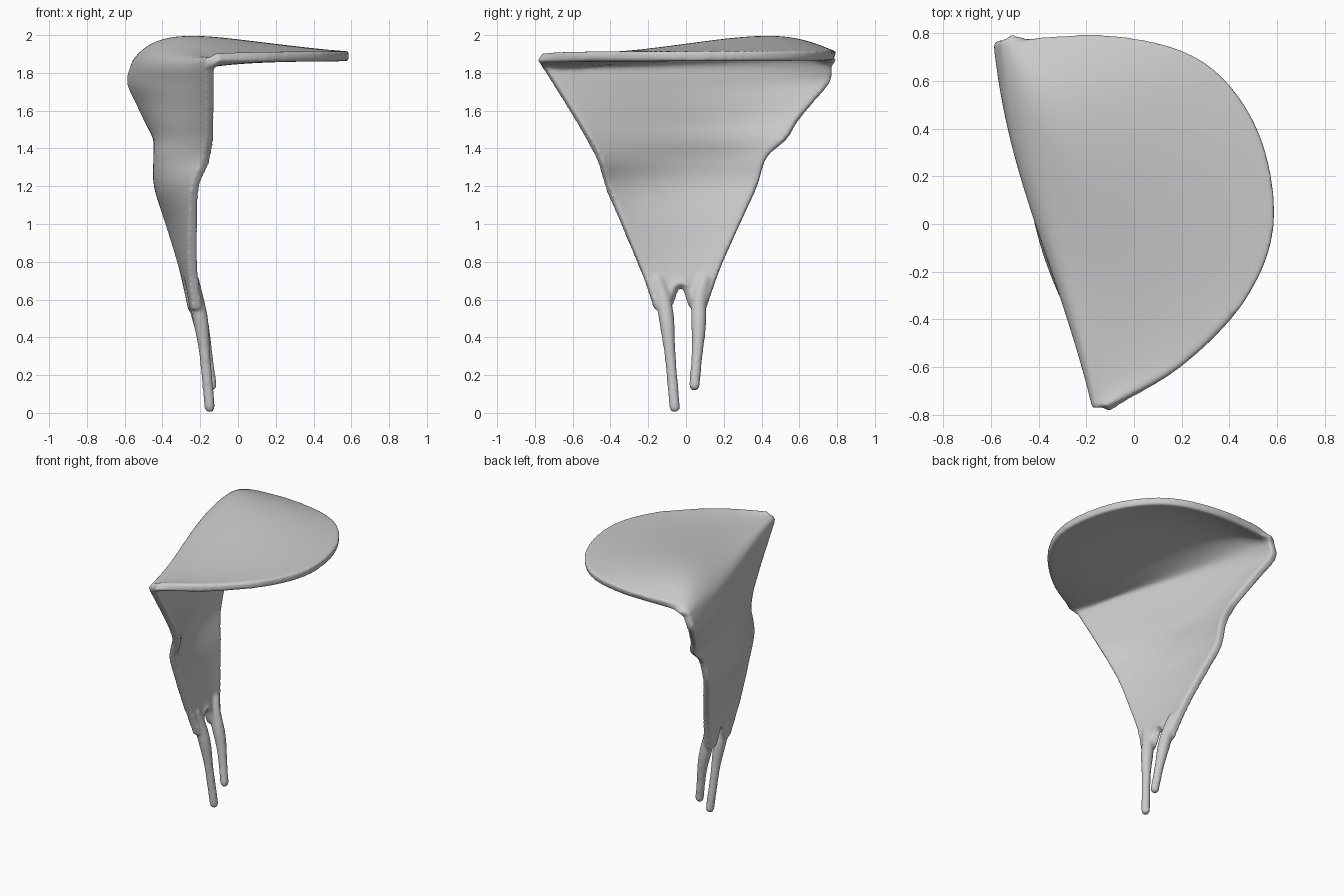
import bpy, bmesh
from math import exp, pi, sin
from mathutils import Vector

if "Cube" in bpy.data.objects:
    bpy.data.objects.remove(bpy.data.objects["Cube"])


def catmull(pts, t):
    """Smooth point on a list of vectors, t running over the list index."""
    n = len(pts)
    i = min(int(t), n - 2)
    f = t - i
    b, c = pts[i], pts[i + 1]
    a = pts[i - 1] if i > 0 else b * 2 - c
    d = pts[i + 2] if i + 2 < n else c * 2 - b
    return 0.5 * (b * 2 + (c - a) * f + (a * 2 - b * 5 + c * 4 - d) * f * f
                  + (b * 3 - a - c * 3 + d) * f ** 3)


def resample(pts, count):
    """Spread points evenly along the smooth curve through pts."""
    m = 200
    dense = [catmull(pts, (len(pts) - 1) * k / m) for k in range(m + 1)]
    dist = [0.0]
    for p, q in zip(dense, dense[1:]):
        dist.append(dist[-1] + (q - p).length)
    out, j = [], 0
    for k in range(count):
        target = dist[-1] * k / (count - 1)
        while j < m - 1 and dist[j + 1] < target:
            j += 1
        f = (target - dist[j]) / max(dist[j + 1] - dist[j], 1e-9)
        out.append(dense[j].lerp(dense[j + 1], min(f, 1.0)))
    return out


def at_height(edge, z):
    """Point of a downward running edge at height z."""
    for i in range(len(edge) - 1):
        hi, lo = edge[i].z, edge[i + 1].z
        if z >= lo or i == len(edge) - 2:
            f = max(0.0, min(1.0, (hi - z) / (hi - lo)))
            return catmull(edge, i + f)


def new_object(name, bm):
    me = bpy.data.meshes.new(name)
    bm.to_mesh(me)
    bm.free()
    ob = bpy.data.objects.new(name, me)
    bpy.context.collection.objects.link(ob)
    return ob


U, V = 61, 81

# Side edges of the hanging sheet, top to bottom, and the rim of the brim
front_edge = [Vector(p) for p in ((-.15, -.765, 1.85), (-.155, -.49, 1.4), (-.225, -.42, 1.2),
                                  (-.24, -.255, .8), (-.23, -.205, .67), (-.215, -.165, .55))]
back_edge = [Vector(p) for p in ((-.54, .77, 1.84), (-.565, .765, 1.76), (-.475, .60, 1.56),
                                 (-.42, .53, 1.45), (-.415, .425, 1.35), (-.415, .375, 1.2),
                                 (-.295, .195, .8), (-.235, .105, .55))]
rim = resample([Vector((x, y, 1.887)) for x, y in (
    (-.11, -.775), (.2, -.595), (.465, -.32), (.585, 0), (.52, .385),
    (.30, .67), (-.05, .78), (-.52, .775))], U)


def hanging_row(z):
    """Cross row of the hanging sheet, bulging outwards, more so to the back."""
    a, b = at_height(front_edge, z), at_height(back_edge, z)
    bulge = .01 + .075 * exp(-((z - 1.38) / .28) ** 2)
    back = .035 * exp(-((z - 1.87) / .2) ** 2)
    row = []
    for i in range(U):
        s = i / (U - 1)
        out = bulge * 4 * s * (1 - s) + back * sin(pi * s ** 2) - .4 * back * sin(pi * (1 - s) ** 2)
        row.append(a.lerp(b, s) - Vector((out, 0, 0)))
    return row


def lifted(row, amount):
    """Dome a row upwards, highest towards the back corner."""
    return [p + Vector((0, 0, amount * sin(pi * (i / (U - 1)) ** 2)))
            for i, p in enumerate(row)]


def brim_row(f, amount):
    return lifted([p.lerp(q, f) for p, q in zip(crease, rim)], amount)


def arched_row(z, amount):
    """Cross row raised between the legs to form the slot."""
    return [p + Vector((0, 0, amount * exp(-((i / (U - 1) - .51) / .15) ** 4)))
            for i, p in enumerate(hanging_row(z))]


crease = hanging_row(1.85)
grid = [rim, brim_row(.6, .075), brim_row(.32, .112), brim_row(.14, .098), lifted(crease, .025)]
grid += [hanging_row(z) for z in (1.75, 1.65, 1.55, 1.45, 1.35, 1.2, 1.0, .8)]
grid += [arched_row(.68, .03), arched_row(.55, .12)]

# Hooded sheet: smooth surface through the rows, given thickness
bm = bmesh.new()
verts = []
for j in range(V):
    t = (len(grid) - 1) * j / (V - 1)
    verts.append([bm.verts.new(catmull([g[i] for g in grid], t)) for i in range(U)])
for j in range(V - 1):
    for i in range(U - 1):
        bm.faces.new((verts[j][i], verts[j + 1][i], verts[j + 1][i + 1], verts[j][i + 1]))
sheet = new_object("hooded_sheet", bm)
bpy.context.view_layer.objects.active = sheet
sheet.select_set(True)
sol = sheet.modifiers.new("thickness", 'SOLIDIFY')
sol.thickness = 0.054
sol.offset = 0
bpy.ops.object.modifier_apply(modifier=sol.name)

# Two tapering legs: chains of balls fused by the remesh
legs = (((-.235, -.15, .70), (-.218, -.118, .6), (-.185, -.093, .4), (-.15, -.06, .03)),
        ((-.25, .095, .70), (-.228, .07, .6), (-.18, .065, .4), (-.14, .045, .145)))
bm = bmesh.new()
for path in legs:
    for p in resample([Vector(q) for q in path], 61):
        r = .030 + .013 * exp(-((p.z - .52) / .15) ** 2)
        ball = bmesh.ops.create_icosphere(bm, subdivisions=2, radius=r)
        bmesh.ops.translate(bm, verts=ball["verts"], vec=p)
leg_obj = new_object("legs", bm)

# Fuse into one smooth skin
leg_obj.select_set(True)
bpy.ops.object.join()
rem = sheet.modifiers.new("fuse", 'REMESH')
rem.mode = 'VOXEL'
rem.voxel_size = 0.011
rem.use_smooth_shade = True
smooth = sheet.modifiers.new("soften", 'SMOOTH')
smooth.factor = 0.5
smooth.iterations = 8
